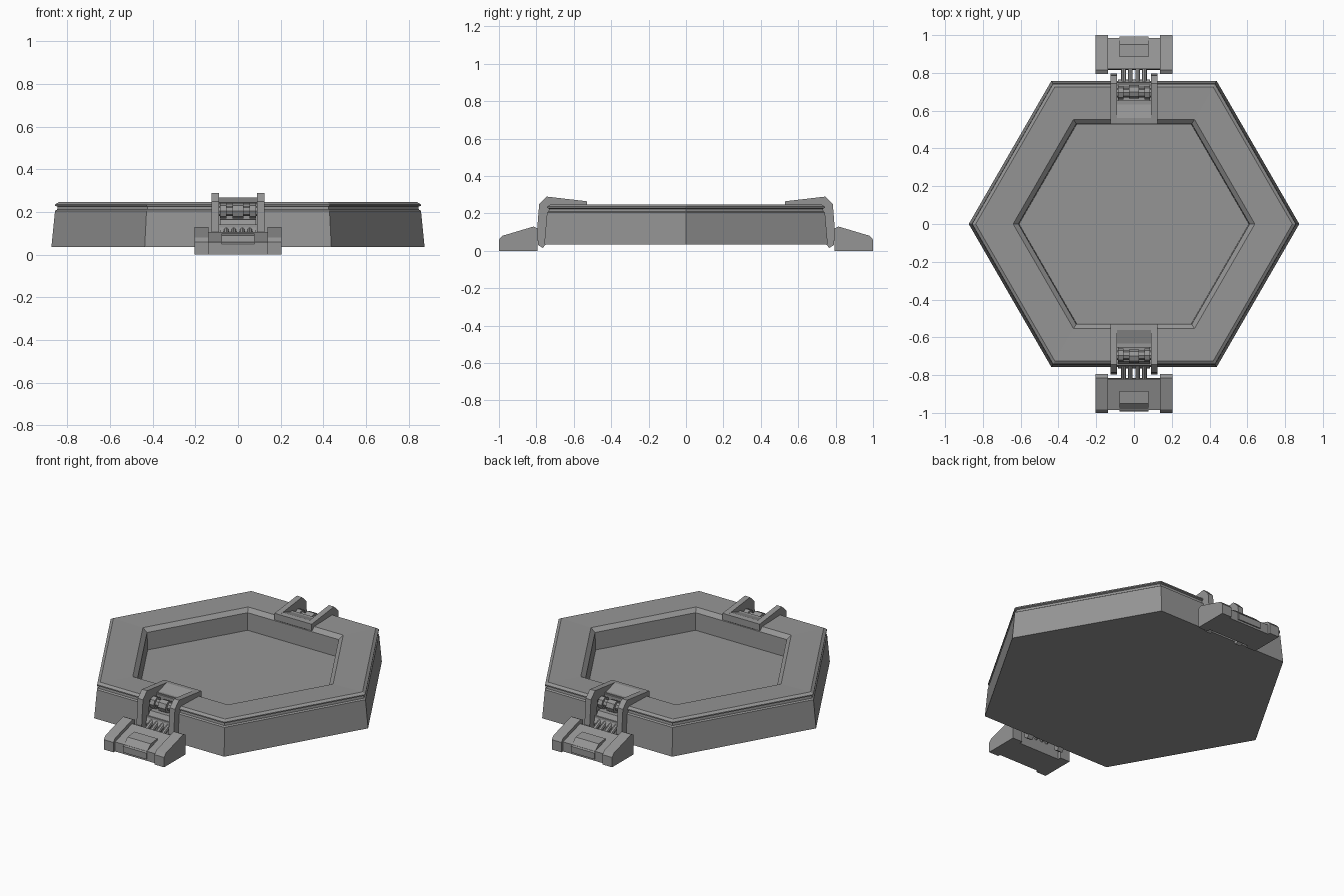
import bpy, bmesh, math
from mathutils import Vector

if "Cube" in bpy.data.objects:
    bpy.data.objects.remove(bpy.data.objects["Cube"], do_unlink=True)

grey = bpy.data.materials.new("plain grey")
grey.use_nodes = True
COLOUR = (0.3, 0.3, 0.3, 1)
grey.diffuse_color = COLOUR
grey.node_tree.nodes["Principled BSDF"].inputs["Base Color"].default_value = COLOUR


def finish(name, bm):
    bmesh.ops.recalc_face_normals(bm, faces=bm.faces)
    mesh = bpy.data.meshes.new(name)
    bm.to_mesh(mesh)
    bm.free()
    mesh.materials.append(grey)
    obj = bpy.data.objects.new(name, mesh)
    bpy.context.collection.objects.link(obj)
    return obj


def extrude_x(name, profile, x0, x1, side):
    """Extrude a (distance outward, height) outline across x."""
    bm = bmesh.new()
    ends = [[bm.verts.new((x, side * y, z)) for y, z in profile] for x in (x0, x1)]
    for end in ends:
        bm.faces.new(end)
    n = len(profile)
    for i in range(n):
        j = (i + 1) % n
        bm.faces.new((ends[0][i], ends[0][j], ends[1][j], ends[1][i]))
    return finish(name, bm)


def rod(name, a, b, radius, sides):
    a, b = Vector(a), Vector(b)
    bm = bmesh.new()
    bmesh.ops.create_cone(bm, cap_ends=True, segments=sides, radius1=radius,
                          radius2=radius, depth=(b - a).length)
    turn = (b - a).to_track_quat("Z", "Y").to_matrix()
    bmesh.ops.rotate(bm, matrix=turn, verts=bm.verts)
    bmesh.ops.translate(bm, vec=(a + b) / 2, verts=bm.verts)
    return finish(name, bm)


def box(y0, y1, z0, z1):
    return [(y0, z0), (y1, z0), (y1, z1), (y0, z1)]


# Hexagonal tray with grooved rim and sunken floor
RINGS = [(.875, .035), (.858, .205), (.848, .211), (.846, .225), (.857, .229),
         (.857, .236), (.838, .247), (.64, .242), (.612, .22), (.608, .115)]
bm = bmesh.new()
loops = [[bm.verts.new((r * math.cos(k * math.pi / 3), r * math.sin(k * math.pi / 3), z))
          for k in range(6)] for r, z in RINGS]
for low, high in zip(loops, loops[1:]):
    for k in range(6):
        j = (k + 1) % 6
        bm.faces.new((low[k], low[j], high[j], high[k]))
bm.faces.new(loops[0])
bm.faces.new(loops[-1])
tray = finish("hexagonal_tray", bm)

# Notches in the rim for the two hinges
for side in (-1, 1):
    cutter = extrude_x("notch_cutter", box(.65, .85, .14, .4), -.1, .1, side)
    cutter.hide_render = True
    cut = tray.modifiers.new("notch", "BOOLEAN")
    cut.operation = "DIFFERENCE"
    cut.object = cutter
    bpy.context.view_layer.objects.active = tray
    bpy.ops.object.modifier_apply(modifier=cut.name)
    bpy.data.objects.remove(cutter, do_unlink=True)

ARM = [(.53, .225), (.53, .265), (.745, .29), (.785, .25), (.797, .1),
       (.79, .03), (.765, .015), (.74, .05), (.72, .225)]
BRIDGE = [(.53, .225), (.53, .265), (.56, .268), (.655, .237), (.655, .15), (.6, .15)]
LOWER_PLATE = [(.65, .13), (.65, .168), (.725, .165), (.765, .105), (.765, .05), (.7, .05)]
FOOT_END = [(.795, 0), (1, 0), (1, .06), (.983, .08), (.815, .13), (.795, .12)]
FOOT_MIDDLE = [(.815, 0), (.985, 0), (.985, .058), (.82, .106)]
FOOT_PANEL = [(.885, .012), (.992, .012), (.992, .05), (.95, .09), (.885, .098)]

# Hinged clamps on the front and back
for side, place in ((-1, "front"), (1, "back")):
    extrude_x(place + "_hinge_bridge", BRIDGE, -.092, .092, side)
    extrude_x(place + "_lower_plate", LOWER_PLATE, -.085, .085, side)
    extrude_x(place + "_foot_middle", FOOT_MIDDLE, -.14, .14, side)
    extrude_x(place + "_foot_panel", FOOT_PANEL, -.078, .078, side)
    for s, hand in ((-1, "right"), (1, "left")):
        extrude_x(f"{place}_{hand}_arm", ARM, s * .09, s * .125, side)
        extrude_x(f"{place}_{hand}_foot_end", FOOT_END, s * .138, s * .203, side)
        rod(f"{place}_{hand}_collar", (s * .055, side * .695, .205),
            (s * .085, side * .695, .205), .036, 8)
        for x in (.02, .055):
            rod(f"{place}_{hand}_strut", (s * x, side * .745, .115),
                (s * x, side * .84, .07), .013, 8)

    # Hinge pin with a hub at the centre
    rod(place + "_hinge_pin", (-.092, side * .695, .205), (.092, side * .695, .205), .024, 8)
    rod(place + "_hinge_hub", (-.026, side * .7, .205), (.026, side * .7, .205), .036, 8)
